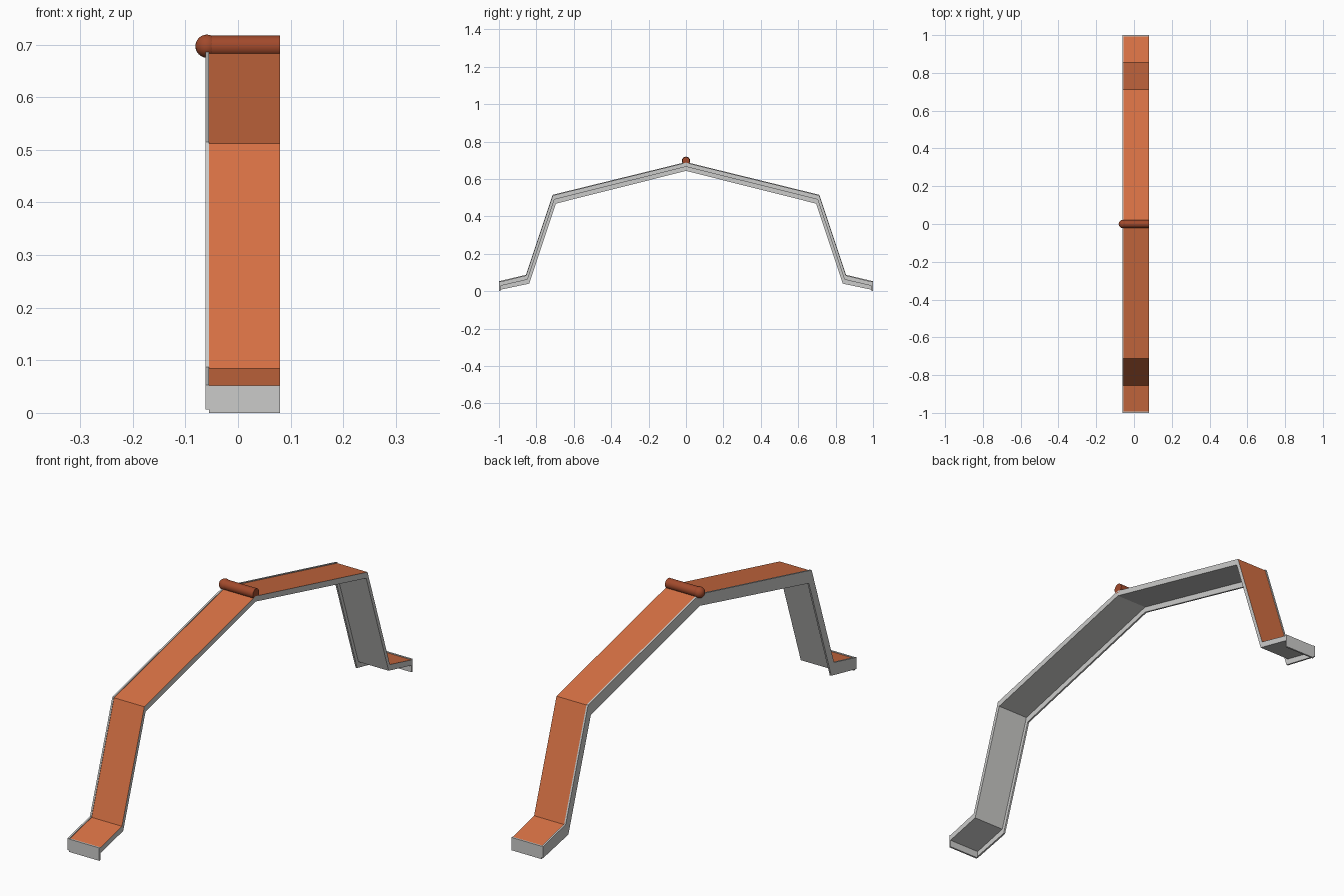
import bpy, bmesh, math

if "Cube" in bpy.data.objects:
    bpy.data.objects.remove(bpy.data.objects["Cube"])


def material(name, rgb):
    m = bpy.data.materials.new(name)
    m.diffuse_color = (*rgb, 1)
    m.use_nodes = True
    m.node_tree.nodes["Principled BSDF"].inputs["Base Color"].default_value = m.diffuse_color
    return m


GREY = material("light grey", (0.60, 0.60, 0.59))
ORANGE = material("terracotta orange", (0.68, 0.165, 0.058))
RUST = material("dark rust", (0.36, 0.068, 0.025))

# Half of the gambrel roof line, eave to ridge (y, z)
HALF = [(0.993, 0.050), (0.855, 0.084), (0.712, 0.512), (0, 0.687)]


def lowered(d, eave):
    """Roof line dropped by d, kinks pulled inward, mirrored to full width."""
    pts = []
    for i, (y, z) in enumerate(HALF):
        if i == 0:
            y = eave
        elif i < 3:
            y -= 0.37 * d
        pts.append((y, z - d))
    return [(-y, z) for y, z in pts] + [p for p in reversed(pts[:-1])]


def strip(name, x0, x1, top, bottom, eave, mats):
    """Closed band between two roof lines, extruded along x."""
    up, low = lowered(top, eave), lowered(bottom, eave)
    bm = bmesh.new()
    rings = [[[bm.verts.new((x, y, z)) for y, z in line] for line in (up, low)]
             for x in (x0, x1)]
    (a, b), (c, d) = rings
    for i in range(len(up) - 1):
        roof = bm.faces.new((a[i], c[i], c[i + 1], a[i + 1]))
        roof.material_index = len(mats) - 1
        bm.faces.new((b[i], b[i + 1], d[i + 1], d[i]))
        bm.faces.new((a[i], a[i + 1], b[i + 1], b[i]))
        bm.faces.new((c[i], d[i], d[i + 1], c[i + 1]))
    for i in (0, -1):
        bm.faces.new((a[i], b[i], d[i], c[i]))
    bmesh.ops.recalc_face_normals(bm, faces=bm.faces)
    me = bpy.data.meshes.new(name)
    bm.to_mesh(me)
    bm.free()
    for m in mats:
        me.materials.append(m)
    ob = bpy.data.objects.new(name, me)
    bpy.context.collection.objects.link(ob)


# Roof slab with tiled top, and the gable trim board along its left edge
strip("roof_slab", -0.055, 0.08, 0, 0.022, 0.993, [GREY, ORANGE])
strip("gable_trim", -0.062, -0.055, -0.003, 0.044, 1.0, [GREY])

# Eave boards across both ends
for side, label in ((-1, "front"), (1, "back")):
    bpy.ops.mesh.primitive_cube_add(size=1, location=(0.0125, side * 0.9965, 0.026))
    ob = bpy.context.object
    ob.name = label + "_eave_board"
    ob.scale = (0.135, 0.007, 0.052)
    ob.data.materials.append(GREY)

# Ridge cap roll and its rounded end
bpy.ops.mesh.primitive_cylinder_add(vertices=16, radius=0.02, depth=0.14,
                                    location=(0.01, 0, 0.697),
                                    rotation=(0, math.pi / 2, 0))
cap = bpy.context.object
cap.name = "ridge_cap"
bpy.ops.mesh.primitive_uv_sphere_add(segments=24, ring_count=12, radius=0.022,
                                     location=(-0.059, 0, 0.697))
ball = bpy.context.object
ball.name = "ridge_end_ball"
for ob in (cap, ball):
    ob.data.materials.append(RUST)
    bpy.ops.object.select_all(action='DESELECT')
    ob.select_set(True)
    bpy.context.view_layer.objects.active = ob
    bpy.ops.object.shade_smooth_by_angle(angle=math.radians(40))
